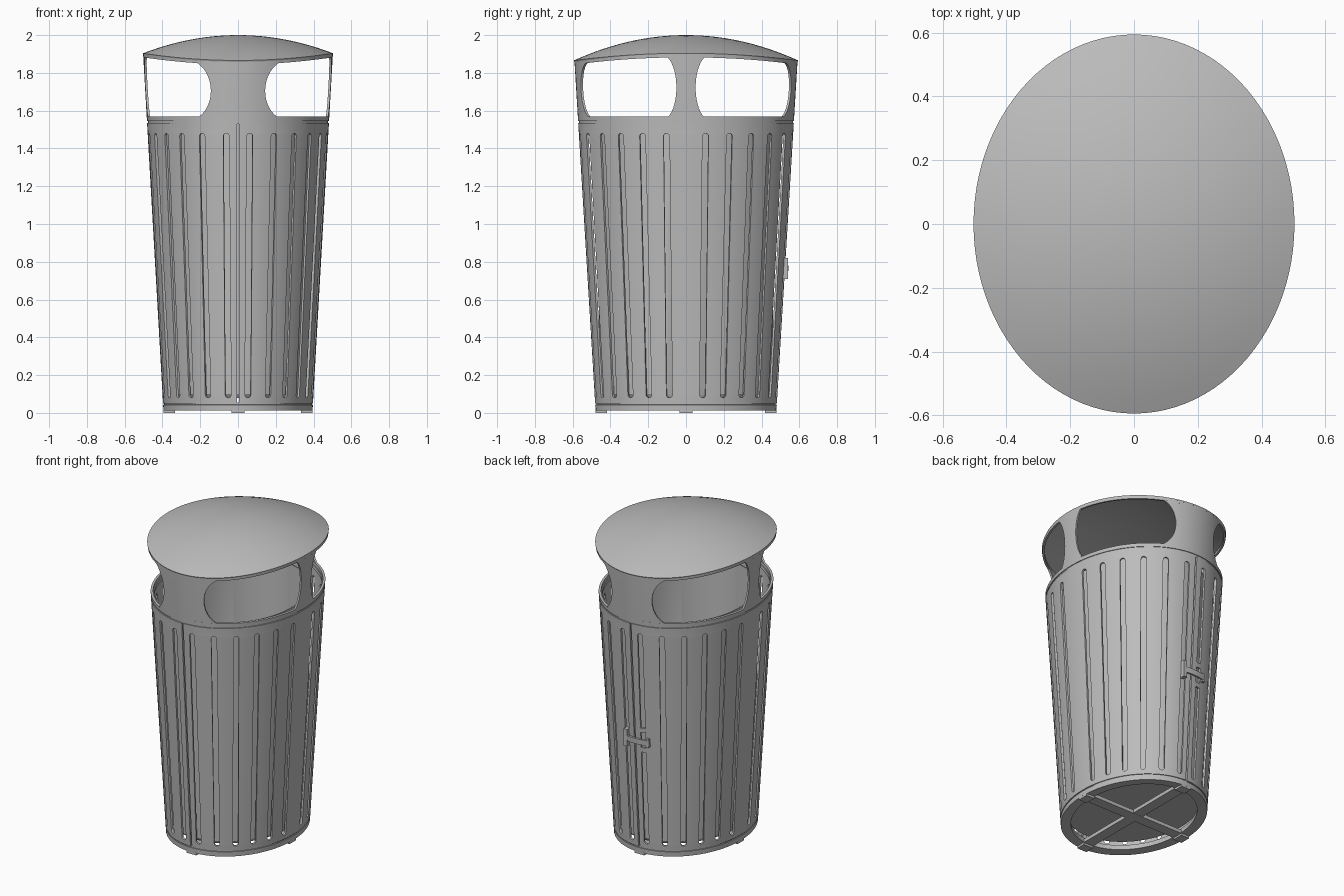
import bpy, bmesh
from math import sin, cos, pi, sqrt, radians, hypot, asin

cube = bpy.data.objects.get("Cube")
if cube:
    bpy.data.objects.remove(cube)

metal = bpy.data.materials.new("grey metal")
metal.use_nodes = True
GREY = (0.5, 0.5, 0.5, 1)
metal.diffuse_color = GREY
metal.node_tree.nodes["Principled BSDF"].inputs["Base Color"].default_value = GREY


def radii(z):
    """Half widths of the tapered oval at height z."""
    return 0.394 + 0.057 * z, 0.478 + 0.0604 * z


def oval(t, z, grow=0.0):
    """Point on the oval wall; t runs from the front towards +x."""
    rx, ry = radii(z)
    return (rx + grow) * sin(t), -(ry + grow) * cos(t), z


def speed(t, z):
    rx, ry = radii(z)
    return hypot(rx * cos(t), ry * sin(t))


def roof_z(x, y):
    return 2 - 0.38 * (x * x + y * y)


def patch(bm, rows, n, point):
    """Grid of quads; each row is (start angle, end angle, v)."""
    grid = [[bm.verts.new(point(a + (b - a) * i / n, v)) for i in range(n + 1)]
            for a, b, v in rows]
    for lo, hi in zip(grid, grid[1:]):
        for i in range(n):
            bm.faces.new((lo[i], lo[i + 1], hi[i + 1], hi[i]))


def finish(bm, name, thickness=0.0):
    bmesh.ops.remove_doubles(bm, verts=bm.verts, dist=1e-4)
    mesh = bpy.data.meshes.new(name)
    bm.to_mesh(mesh)
    bm.free()
    mesh.materials.append(metal)
    ob = bpy.data.objects.new(name, mesh)
    bpy.context.collection.objects.link(ob)
    bpy.ops.object.select_all(action='DESELECT')
    ob.select_set(True)
    bpy.context.view_layer.objects.active = ob
    if thickness:
        mod = ob.modifiers.new("thickness", 'SOLIDIFY')
        mod.thickness = thickness
        mod.offset = -1
        bpy.ops.object.modifier_apply(modifier=mod.name)
    bpy.ops.object.shade_smooth_by_angle(angle=radians(30))
    return ob


def ring(name, z0, z1, grow, thickness):
    bm = bmesh.new()
    patch(bm, [(0, 2 * pi, z0), (0, 2 * pi, z1)], 96, lambda t, z: oval(t, z, grow))
    return finish(bm, name, thickness)


def box(name, x0, x1, y0, y1, z0, z1):
    bm = bmesh.new()
    bmesh.ops.create_cube(bm, size=1)
    for v in bm.verts:
        v.co = ((x0 + x1) / 2 + v.co.x * (x1 - x0), (y0 + y1) / 2 + v.co.y * (y1 - y0),
                (z0 + z1) / 2 + v.co.z * (z1 - z0))
    return finish(bm, name)


# Slotted body: strips between neighbouring slots, split by two door seams
quarter = [7.5, 23.5, 38.5, 52.5, 66, 79.5]
half = quarter + [180 - a for a in reversed(quarter)]
centres = [0] + half + [180] + [360 - a for a in reversed(half)] + [360]
SEAMS = (0, 180, 360)
R, LOW, HIGH = 0.016, 0.08, 1.48
ends = [k * pi / 10 for k in range(6)]
levels = [(0.05, 0)] + [(LOW + R * (1 - cos(a)), R * sin(a)) for a in ends]
levels += [(LOW + (HIGH - LOW) * k / 6, R) for k in range(1, 6)]
levels += [(HIGH - R * (1 - cos(a)), R * sin(a)) for a in reversed(ends)] + [(1.535, 0)]


def edge(c, side, z, h):
    t = radians(c)
    return t + side * (0.005 if c in SEAMS else h) / speed(t, z)


bm = bmesh.new()
for a, b in zip(centres, centres[1:]):
    patch(bm, [(edge(a, 1, z, h), edge(b, -1, z, h), z) for z, h in levels], 4, oval)
# Bridges across the slot beside the latch
for z in (0.69, 0.82):
    c = radians(187.5)
    patch(bm, [(c - 0.04, c + 0.04, z), (c - 0.04, c + 0.04, z + 0.03)], 2, oval)
finish(bm, "slotted_body", 0.012)

# Rings above and below the body
ring("base_ring", 0.012, 0.043, 0.0, 0.06)
ring("base_joint", 0.04, 0.055, -0.006, 0.02)
ring("top_joint", 1.53, 1.55, -0.005, 0.015)
ring("hood_band", 1.545, 1.568, 0.0, 0.015)

# Inner liner, open at the top
bm = bmesh.new()
rows = [(0, 0.08), (0.9, 0.08), (0.93, 0.1), (1, 1.53)]
patch(bm, [(0, 2 * pi, r) for r in rows], 64,
      lambda t, r: (0.4 * r[0] * sin(t), -0.485 * r[0] * cos(t), r[1]))
finish(bm, "inner_liner", 0.008)

# Hood posts: waisted at mid height, top edge follows the roof
SILL, RIM = 1.568, 0.022


def hood_top(t):
    return roof_z(*oval(t, 1.89)[:2])


def hood_point(t, v):
    return oval(t, SILL + v * (hood_top(t) - RIM - SILL))


def flare(v):
    u = 0.92 * (2 * v - 1)
    return (1 - sqrt(1 - u * u)) / (1 - sqrt(1 - 0.92 ** 2))


steps = [(1 - cos(pi * k / 16)) / 2 for k in range(17)]
for name, deg, waist, end in (("front_post", 0, 17, 25.5), ("left_post", 90, 5, 9.5),
                              ("back_post", 180, 17, 25.5), ("right_post", 270, 5, 9.5)):
    bm = bmesh.new()
    rows = []
    for v in steps:
        w = radians(waist + (end - waist) * flare(v))
        rows.append((radians(deg) - w, radians(deg) + w, v))
    patch(bm, rows, 12, hood_point)
    finish(bm, name, 0.012)

# Rim under the roof
bm = bmesh.new()
patch(bm, [(0, 2 * pi, RIM), (0, 2 * pi, 0.002)], 96,
      lambda t, d: oval(t, hood_top(t) - d))
finish(bm, "hood_rim", 0.012)

# Domed roof, an oval cut from a shallow bowl
bm = bmesh.new()


def roof_point(t, s):
    x, y = 0.503 * s * sin(t), -0.594 * s * cos(t)
    return x, y, roof_z(x, y)


patch(bm, [(0, 2 * pi, 1 - k / 12) for k in range(13)], 96, roof_point)
bmesh.ops.dissolve_degenerate(bm, edges=bm.edges, dist=1e-5)
finish(bm, "domed_roof", 0.008)

# Crossed floor bars with a foot pad at each end
rx, ry = radii(0)
box("floor_bar_across", -rx + 0.01, rx - 0.01, -0.035, 0.035, 0.012, 0.035)
box("floor_bar_along", -0.035, 0.035, -ry + 0.01, ry - 0.01, 0.013, 0.036)
for s, side in ((1, "left"), (-1, "right")):
    x0, x1 = sorted((s * rx, s * (rx - 0.06)))
    box(side + "_foot", x0, x1, -0.035, 0.035, 0, 0.02)
for s, side in ((1, "back"), (-1, "front")):
    y0, y1 = sorted((s * ry, s * (ry - 0.06)))
    box(side + "_foot", -0.035, 0.035, y0, y1, 0, 0.02)

# Door latch on the back: curved bar, catch plate and hinge block
bm = bmesh.new()
t0, t1 = pi - asin(0.06 / 0.44), pi + asin(0.1 / 0.44)
patch(bm, [(t0, t1, 0.745), (t0, t1, 0.78)], 8, lambda t, z: oval(t, z, 0.018))
finish(bm, "latch_bar", 0.012)
box("latch_plate", 0.045, 0.07, 0.505, 0.54, 0.71, 0.82)
box("latch_hinge", -0.1, -0.08, 0.5, 0.53, 0.735, 0.79)
